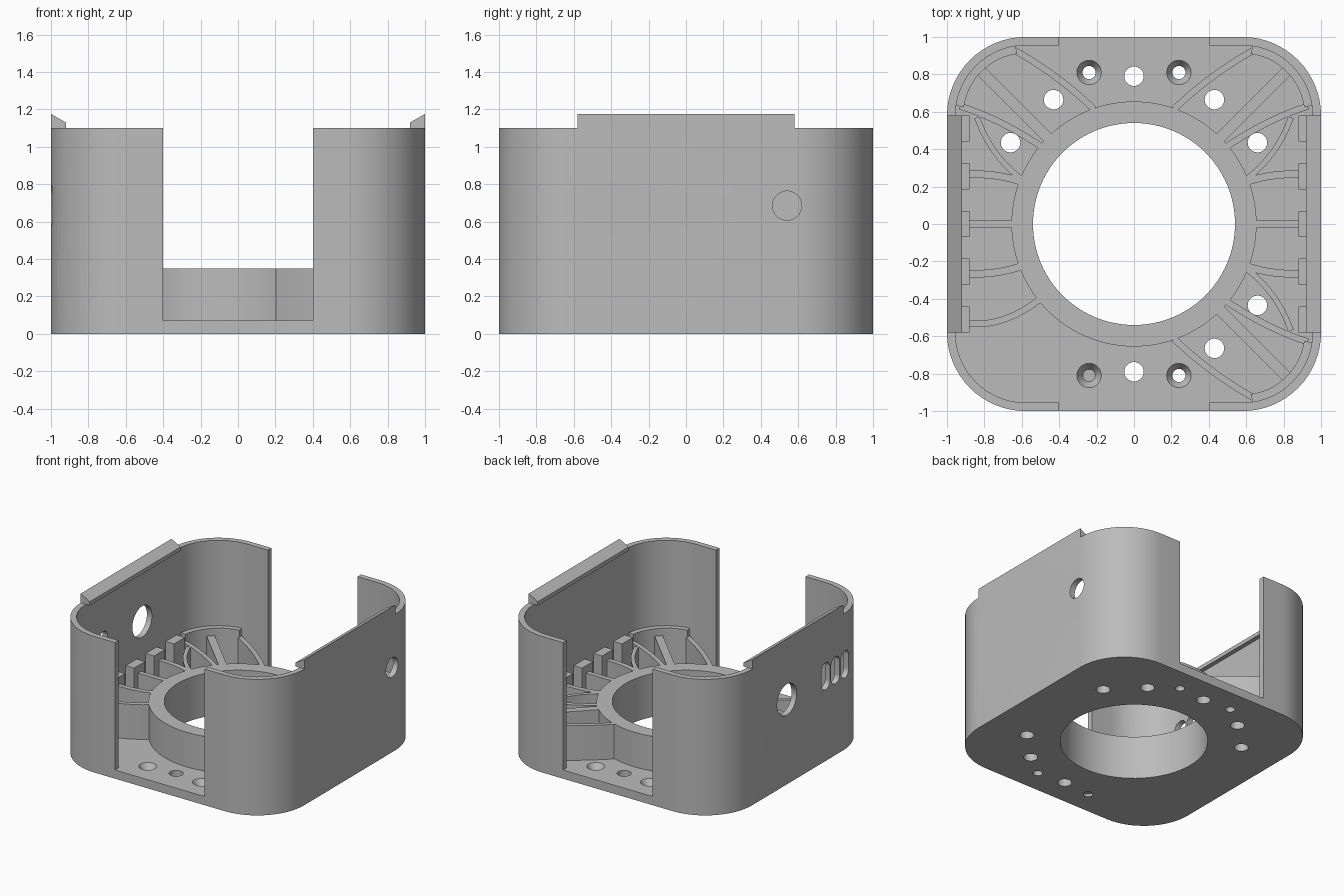
import bpy, bmesh, math
from mathutils import Matrix, Vector

if "Cube" in bpy.data.objects:
    bpy.data.objects.remove(bpy.data.objects["Cube"])

GREY = (0.5, 0.5, 0.5, 1)
grey = bpy.data.materials.new("grey plastic")
grey.use_nodes = True
grey.diffuse_color = GREY
grey.node_tree.nodes["Principled BSDF"].inputs["Base Color"].default_value = GREY

FLOOR, RIB, BLOCK, TOP = 0.07, 0.35, 0.41, 1.1
ALONG_X = Matrix(((0, 0, 1, 0), (1, 0, 0, 0), (0, 1, 0, 0), (0, 0, 0, 1)))
ALONG_Y = Matrix(((1, 0, 0, 0), (0, 0, -1, 0), (0, 1, 0, 0), (0, 0, 0, 1)))


def prism(name, pts, z0, z1, matrix=None):
    """Extrude a flat outline, then optionally turn it."""
    bm = bmesh.new()
    face = bm.faces.new([bm.verts.new((p[0], p[1], z0)) for p in pts])
    ext = bmesh.ops.extrude_face_region(bm, geom=[face])
    verts = [v for v in ext["geom"] if isinstance(v, bmesh.types.BMVert)]
    bmesh.ops.translate(bm, verts=verts, vec=(0, 0, z1 - z0))
    if matrix:
        bm.transform(matrix)
    bmesh.ops.recalc_face_normals(bm, faces=bm.faces)
    mesh = bpy.data.meshes.new(name)
    bm.to_mesh(mesh)
    bm.free()
    mesh.materials.append(grey)
    obj = bpy.data.objects.new(name, mesh)
    bpy.context.collection.objects.link(obj)
    return obj


def rounded(hx, hy, r, cx=0, cy=0, n=16):
    """Rounded rectangle outline; a circle when hx = hy = r."""
    pts = []
    for k, (sx, sy) in enumerate(((1, 1), (-1, 1), (-1, -1), (1, -1))):
        for i in range(n + 1):
            a = math.pi / 2 * (k + i / n)
            p = Vector((cx + sx * (hx - r) + r * math.cos(a), cy + sy * (hy - r) + r * math.sin(a)))
            if not pts or (p - pts[-1]).length > 1e-5:
                pts.append(p)
    if (pts[0] - pts[-1]).length < 1e-5:
        pts.pop()
    return pts


def circle(r, cx=0, cy=0, n=10):
    return rounded(r, r, r, cx, cy, n)


def box(name, x0, x1, y0, y1, z0, z1):
    return prism(name, [(x0, y0), (x1, y0), (x1, y1), (x0, y1)], z0, z1)


def cut(obj, cutters):
    for c in cutters:
        c.hide_render = True
        m = obj.modifiers.new("cut", "BOOLEAN")
        m.operation, m.solver, m.object = "DIFFERENCE", "EXACT", c
        bpy.context.view_layer.objects.active = obj
        bpy.ops.object.modifier_apply(modifier=m.name)


def arc(a, b, c, n=10):
    """Curve from a to c that passes through b."""
    a, b, c = Vector(a), Vector(b), Vector(c)
    h = 2 * b - (a + c) / 2
    return [a * (1 - t) ** 2 + h * 2 * t * (1 - t) + c * t * t for t in (i / n for i in range(n + 1))]


def rib(name, path, width, top, sx=1, sy=1):
    """Upright wall that follows a path on the floor."""
    path = [Vector((p[0] * sx, p[1] * sy)) for p in path]
    left, right = [], []
    for i, p in enumerate(path):
        d = (path[min(i + 1, len(path) - 1)] - path[max(i - 1, 0)]).normalized()
        side = Vector((-d.y, d.x)) * width / 2
        left.append(p + side)
        right.append(p - side)
    return prism(name, left + right[::-1], FLOOR - 0.01, top)


# Shell: rounded tray with the front and back openings
shell = prism("shell", rounded(1, 1, 0.42), 0, TOP)
bore = prism("bore_cutter", circle(0.54, n=24), -0.1, 0.6)
cutters = [
    prism("cavity_cutter", rounded(0.955, 0.955, 0.375), FLOOR, 1.3),
    box("opening_cutter", -0.4, 0.4, -1.1, 1.1, FLOOR, 1.3),
    bore,
]

# Floor holes, the outer pair at each end countersunk
for s in (1, -1):
    cutters.append(prism("floor_hole", circle(0.052, 0, 0.79 * s), -0.1, 0.2))
    for x in (-0.24, 0.24):
        cutters.append(prism("screw_hole", circle(0.035, x, 0.81 * s), -0.1, 0.2))
        sink = prism("sink", circle(0.066), 0.02, FLOOR + 0.001)
        for v in sink.data.vertices:
            if v.co.z < 0.03:
                v.co.xy *= 0.5
            v.co.x += x
            v.co.y += 0.81 * s
        cutters.append(sink)
for sx, sy in ((1, 1), (-1, 1), (1, -1)):
    for x, y in ((0.43, 0.665), (0.66, 0.435)):
        cutters.append(prism("corner_hole", circle(0.052, x * sx, y * sy), -0.1, 0.2))

# Side wall ports: side, centre y, half width, half height
PORTS = [(1, -0.55, 0.068, 0.108), (1, -0.333, 0.068, 0.108),
         (1, 0.36, 0.018, 0.018), (1, 0.54, 0.078, 0.078),
         (-1, 0.485, 0.165, 0.115), (-1, 0.14, 0.125, 0.125), (-1, -0.135, 0.135, 0.11)]
PORTS += [(-1, -0.355 - 0.125 * i, 0.054, 0.11) for i in range(3)]
for s, y, w, h in PORTS:
    x0, x1 = (0.9, 1.1) if s > 0 else (-1.1, -0.9)
    outline = rounded(w, h, min(w, h), y, 0.685, 10)
    cutters.append(prism("port_cutter", outline, x0, x1, ALONG_X))

# Cable hole through the front right corner
turn = Matrix.Rotation(math.radians(-45), 4, "Z") @ ALONG_Y
cable = prism("cable_cutter", circle(0.165, 0, 0.305, 12), 0.72, 1.6, turn)
cutters.append(cable)
cut(shell, cutters)

# Central ring
ring = prism("centre_ring", circle(0.655, n=24), FLOOR - 0.01, RIB)
cut(ring, [bore])

# Corner ribs, left out at the cable corner
for sx, sy in ((1, 1), (-1, 1), (1, -1)):
    rib("outer_corner_rib", arc((0.66, 0.94), (0.43, 0.795), (0.215, 0.615)), 0.035, RIB, sx, sy)
    rib("inner_corner_rib", arc((0.93, 0.63), (0.71, 0.54), (0.49, 0.41)), 0.035, RIB, sx, sy)
    rib("hole_rib", arc((0.84, 0.57), (0.74, 0.38), (0.6, 0.24)), 0.03, RIB, sx, sy)
    rib("diagonal_rib", [(0.44, 0.44), (0.83, 0.83)], 0.06, RIB, sx, sy)
    curve = [(0.58 + 0.355 * math.cos(a), 0.58 + 0.355 * math.sin(a))
             for a in (math.radians(8 + 74 * i / 14) for i in range(15))]
    rib("corner_rim", curve, 0.045, BLOCK, sx, sy)

# Side ribs, retaining blocks and slanted top lips
cable_parts = [rib("cable_rib", arc((0.96, 0.52), (0.73, 0.52), (0.5, 0.4)), 0.035, RIB, -1, -1)]
for s in (1, -1):
    rib("middle_rib", [(0.62, 0), (0.96, 0)], 0.04, RIB, s)
    for sy in (1, -1):
        rib("side_rib", arc((0.59, 0.22), (0.75, 0.26), (0.96, 0.265)), 0.04, RIB, s, sy)
    for i in range(-2, 3):
        x0, x1 = sorted((0.88 * s, 0.96 * s))
        y = 0.255 * i
        b = box("retaining_block", x0, x1, y - 0.07, y + 0.07, FLOOR - 0.01, BLOCK)
        if s < 0 and i == -2:
            cable_parts.append(b)
    profile = [(s, TOP - 0.001), (s, 1.175), (0.92 * s, 1.13), (0.92 * s, TOP - 0.001)]
    prism("top_lip", profile, -0.58, 0.58, ALONG_Y)
for part in cable_parts:
    cut(part, [cable])

# Remove the cutters and shade the curved walls smooth
for c in cutters:
    bpy.data.objects.remove(c)
bpy.ops.object.select_all(action="DESELECT")
for o in bpy.context.scene.objects:
    if o.type == "MESH":
        o.select_set(True)
        bpy.context.view_layer.objects.active = o
bpy.ops.object.shade_smooth_by_angle(angle=math.radians(30))
